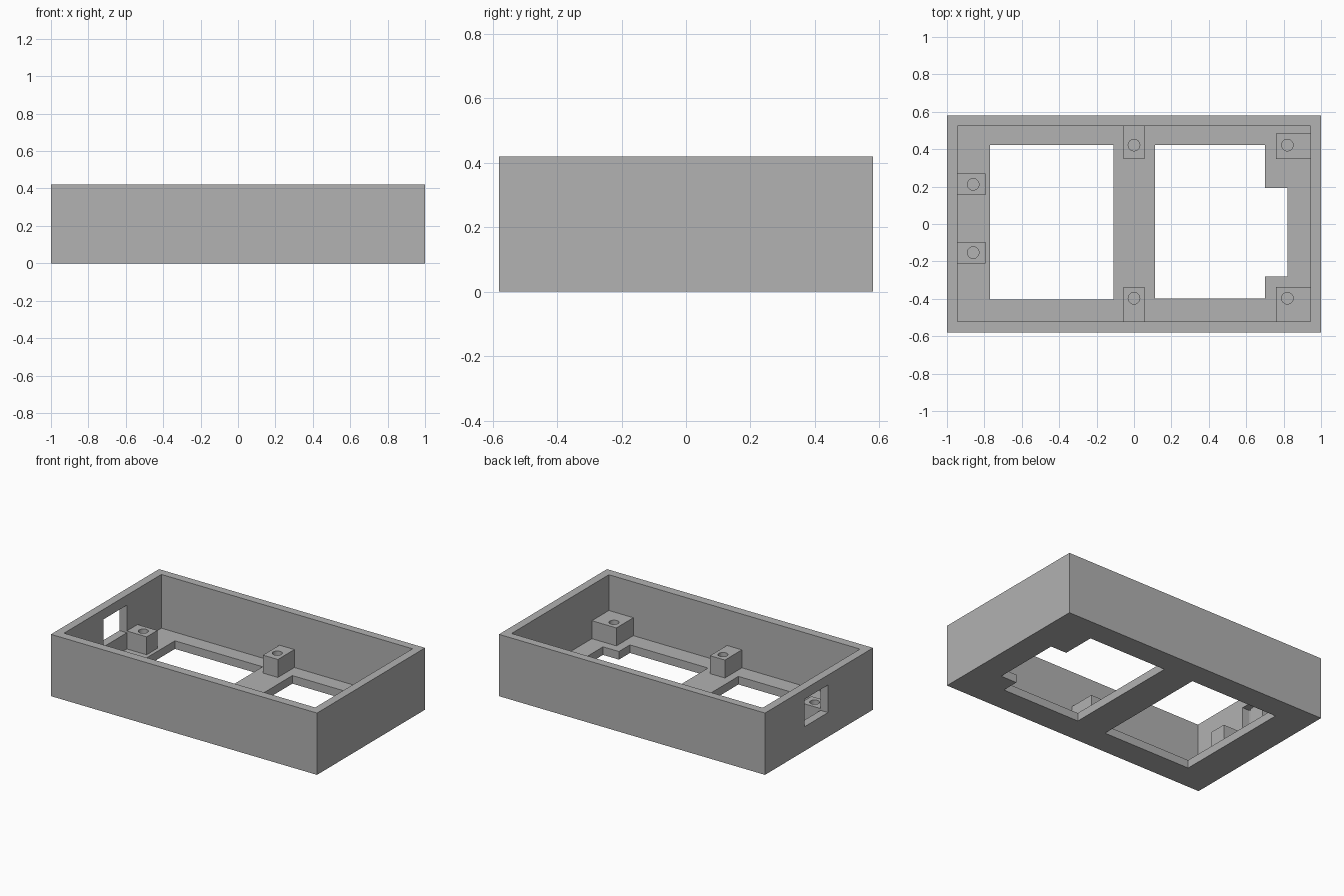
import bpy
import bmesh
from mathutils import Matrix

default = bpy.data.objects.get("Cube")
if default:
    bpy.data.objects.remove(default, do_unlink=True)

grey = bpy.data.materials.new("plain grey")
grey.use_nodes = True
colour = (0.445, 0.445, 0.445, 1)
grey.diffuse_color = colour
grey.node_tree.nodes["Principled BSDF"].inputs["Base Color"].default_value = colour

HEIGHT, FLOOR, BOSS_TOP = 0.42, 0.055, 0.177
INNER_X, BACK, FRONT = 0.944, 0.525, -0.52
BITE = 0.02  # how far bosses sink into walls and floor


def finish(name, bm):
    mesh = bpy.data.meshes.new(name)
    bm.to_mesh(mesh)
    bm.free()
    mesh.materials.append(grey)
    obj = bpy.data.objects.new(name, mesh)
    bpy.context.collection.objects.link(obj)
    return obj


def box(name, x, y, z):
    bm = bmesh.new()
    spans = (x, y, z)
    centre = [(a + b) / 2 for a, b in spans]
    size = [b - a for a, b in spans]
    place = Matrix.Translation(centre) @ Matrix.Diagonal((*size, 1))
    bmesh.ops.create_cube(bm, size=1, matrix=place)
    return finish(name, bm)


def prism(name, outline, z0, z1):
    bm = bmesh.new()
    face = bm.faces.new([bm.verts.new((x, y, z0)) for x, y in outline])
    top = bmesh.ops.extrude_face_region(bm, geom=[face])["geom"]
    verts = [v for v in top if isinstance(v, bmesh.types.BMVert)]
    bmesh.ops.translate(bm, vec=(0, 0, z1 - z0), verts=verts)
    bmesh.ops.recalc_face_normals(bm, faces=bm.faces)
    return finish(name, bm)


def drill(name, x, y):
    bm = bmesh.new()
    place = Matrix.Translation((x, y, FLOOR + 0.1))
    bmesh.ops.create_cone(bm, cap_ends=True, segments=32, radius1=0.031,
                          radius2=0.031, depth=0.2, matrix=place)
    return finish(name, bm)


def cut(target, cutter):
    cutter.hide_render = True
    mod = target.modifiers.new("cut", 'BOOLEAN')
    mod.operation, mod.solver, mod.object = 'DIFFERENCE', 'EXACT', cutter
    bpy.context.view_layer.objects.active = target
    bpy.ops.object.modifier_apply(modifier=mod.name)
    bpy.data.objects.remove(cutter, do_unlink=True)


# Open tray with floor windows and a port in the end wall
tray = box("tray", (-1, 1), (-0.58, 0.58), (0, HEIGHT))
cut(tray, box("cavity", (-INNER_X, INNER_X), (FRONT, BACK), (FLOOR, 1)))
cut(tray, box("window", (-0.77, -0.11), (-0.405, 0.422), (-0.1, 0.2)))
stepped = [(0.113, -0.398), (0.7, -0.398), (0.7, -0.28), (0.82, -0.28),
           (0.82, 0.192), (0.7, 0.192), (0.7, 0.422), (0.113, 0.422)]
cut(tray, prism("stepped_window", stepped, -0.1, 0.2))
cut(tray, box("port", (-1.1, -0.9), (-0.097, 0.155), (0.165, 0.352)))

# Screw bosses: x span, y span, hole centre
bosses = {
    "back_middle_boss": ((-0.056, 0.056), (0.348, BACK + BITE), (0, 0.422)),
    "front_middle_boss": ((-0.056, 0.056), (FRONT - BITE, -0.338), (0, -0.397)),
    "back_corner_boss": ((0.76, INNER_X + BITE), (0.348, 0.483), (0.82, 0.422)),
    "front_corner_boss": ((0.76, INNER_X + BITE), (FRONT - BITE, -0.338), (0.82, -0.397)),
    "back_end_boss": ((-INNER_X - BITE, -0.795), (0.155, 0.27), (-0.86, 0.212)),
    "front_end_boss": ((-INNER_X - BITE, -0.795), (-0.212, -0.097), (-0.86, -0.153)),
}
for name, (x, y, hole) in bosses.items():
    boss = box(name, x, y, (FLOOR - BITE, BOSS_TOP))
    cut(boss, drill("screw_hole", *hole))
